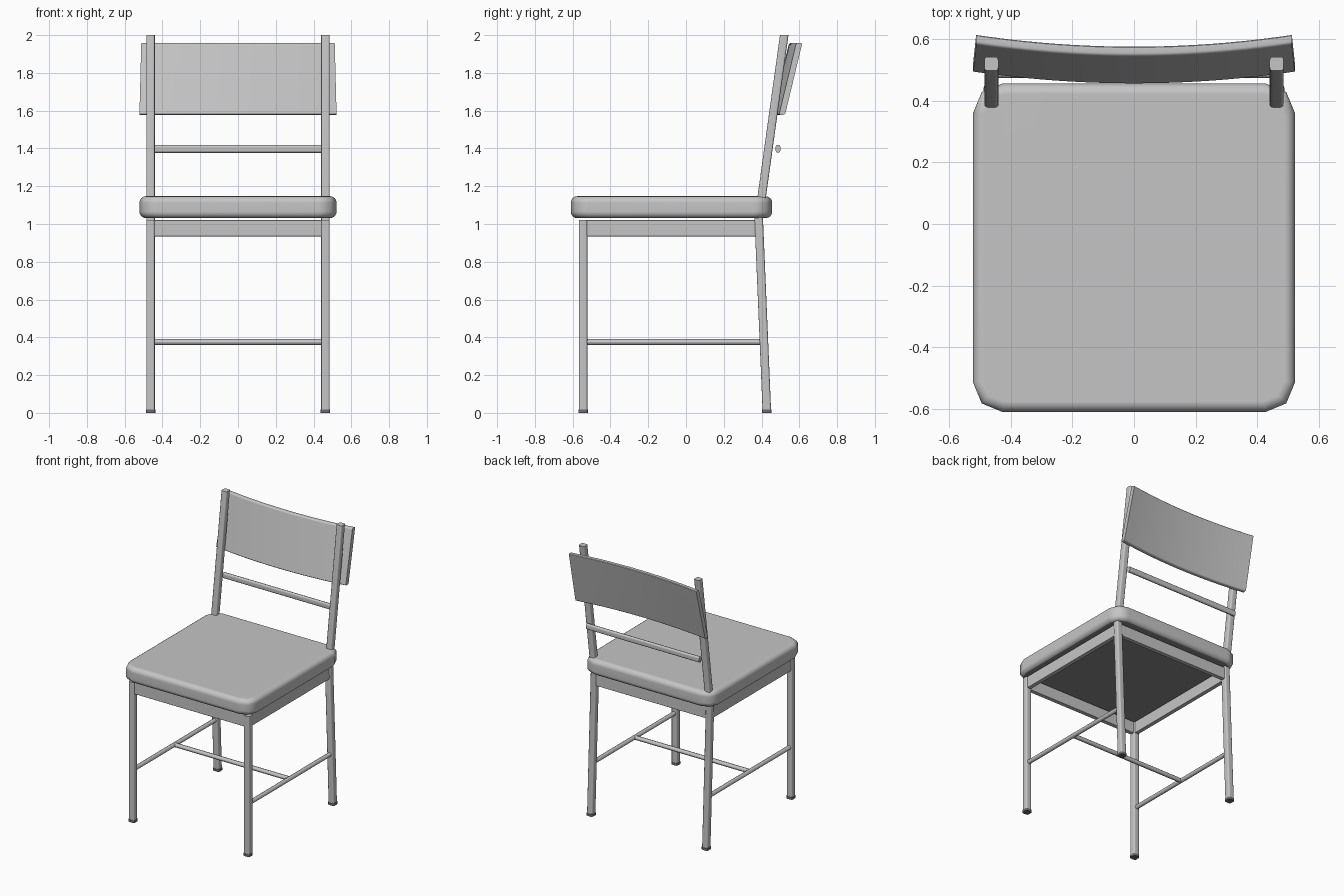
import bpy, bmesh, math
from mathutils import Vector

cube = bpy.data.objects.get("Cube")
if cube:
    bpy.data.objects.remove(cube)


def material(name, value):
    mat = bpy.data.materials.new(name)
    mat.use_nodes = True
    colour = (value, value, value, 1)
    mat.diffuse_color = colour
    for node in mat.node_tree.nodes:
        if node.type == 'BSDF_PRINCIPLED':
            node.inputs["Base Color"].default_value = colour
    return mat


grey = material("mid_grey", 0.56)
under_grey = material("underside_grey", 0.25)
foot_grey = material("foot_dark_grey", 0.15)

X, Y, Z = Vector((1, 0, 0)), Vector((0, 1, 0)), Vector((0, 0, 1))


def finish(name, bm, mat=grey, angle=35):
    bmesh.ops.recalc_face_normals(bm, faces=bm.faces)
    mesh = bpy.data.meshes.new(name)
    bm.to_mesh(mesh)
    bm.free()
    obj = bpy.data.objects.new(name, mesh)
    bpy.context.collection.objects.link(obj)
    mesh.materials.append(mat)
    bpy.ops.object.select_all(action='DESELECT')
    obj.select_set(True)
    bpy.context.view_layer.objects.active = obj
    bpy.ops.object.shade_smooth_by_angle(angle=math.radians(angle))
    # Keep the large faces evenly shaded beside their soft edges
    weighted = obj.modifiers.new("even_shading", 'WEIGHTED_NORMAL')
    weighted.keep_sharp = True
    return obj


def sweep(name, path, u, v, hu, hv, r, mat=grey, steps=3):
    """Sweep a rounded rectangle (half sizes hu, hv along u, v) along a path."""
    section = []
    for k, (su, sv) in enumerate([(1, 1), (-1, 1), (-1, -1), (1, -1)]):
        for i in range(steps + 1):
            a = math.radians(90) * (k + i / steps)
            section.append(u * (su * (hu - r) + r * math.cos(a))
                           + v * (sv * (hv - r) + r * math.sin(a)))
    bm = bmesh.new()
    rings = [[bm.verts.new(Vector(p) + s) for s in section] for p in path]
    n = len(section)
    for a, b in zip(rings, rings[1:]):
        for i in range(n):
            bm.faces.new((a[i], a[(i + 1) % n], b[(i + 1) % n], b[i]))
    bm.faces.new(rings[0])
    bm.faces.new(rings[-1])
    bmesh.ops.remove_doubles(bm, verts=bm.verts, dist=0.0001)
    return finish(name, bm, mat)


# Seat cushion: box with rounded corners, soft rims and a darker underside
bm = bmesh.new()
bmesh.ops.create_cube(bm, size=1)
for vert in bm.verts:
    vert.co = Vector((vert.co.x * 1.044, vert.co.y * 1.066 - 0.077, vert.co.z * 0.116 + 1.089))
corners = [e for e in bm.edges if abs(e.verts[0].co.z - e.verts[1].co.z) > 0.05]
bmesh.ops.bevel(bm, geom=corners, offset=0.095, segments=2, profile=0.5, affect='EDGES')
rims = [e for e in bm.edges if abs(e.verts[0].co.z - e.verts[1].co.z) < 0.01]
bmesh.ops.bevel(bm, geom=rims, offset=0.034, segments=4, profile=0.5, affect='EDGES')
seat = finish("seat_cushion", bm, angle=60)
seat.data.materials.append(under_grey)
for face in seat.data.polygons:
    face.material_index = int(face.normal.z < -0.98)

# Legs, feet, side rails and side stretchers on both sides
LEG = 0.0225
for side, x in (("left", 0.463), ("right", -0.463)):
    sweep("front_leg_" + side, [(x, -0.545, 0.01), (x, -0.545, 1.02)], X, Y, LEG, LEG, 0.01)
    sweep("back_leg_" + side, [(x, 0.428, 0.01), (x, 0.385, 1.03), (x, 0.52, 2)],
          X, Y, LEG, LEG, 0.01)
    for place, y in (("front", -0.545), ("back", 0.428)):
        sweep(place + "_foot_" + side, [(x, y, 0), (x, y, 0.018)],
              X, Y, 0.025, 0.025, 0.012, foot_grey)
    sweep("side_rail_" + side, [(x, -0.53, 0.978), (x, 0.39, 0.978)], X, Z, 0.015, 0.043, 0.003)
    sweep("side_stretcher_" + side, [(x, -0.53, 0.375), (x, 0.41, 0.375)],
          X, Z, 0.015, 0.015, 0.0145)

# Front and back rails, cross stretcher and slim back bar
for name, y, z, hy, hz, r in (("front_rail", -0.545, 0.978, 0.015, 0.043, 0.003),
                              ("back_rail", 0.388, 0.978, 0.015, 0.043, 0.003),
                              ("cross_stretcher", -0.07, 0.375, 0.015, 0.015, 0.0145),
                              ("back_bar", 0.487, 1.398, 0.0125, 0.021, 0.012)):
    sweep(name, [(-0.455, y, z), (0.455, y, z)], Y, Z, hy, hz, r)

# Curved, leaning backrest panel that narrows slightly upwards
N = 20
path = []
for i in range(N + 1):
    t = 2 * i / N - 1
    path.append((t * 0.517, 0.516 + 0.038 * t * t, 1.768))
panel = sweep("backrest_panel", path, Y, Vector((0, 0.24, 1)), 0.016, 0.19, 0.009)
for vert in panel.data.vertices:
    vert.co.x *= 1 - 0.05 * (vert.co.z - 1.768)
